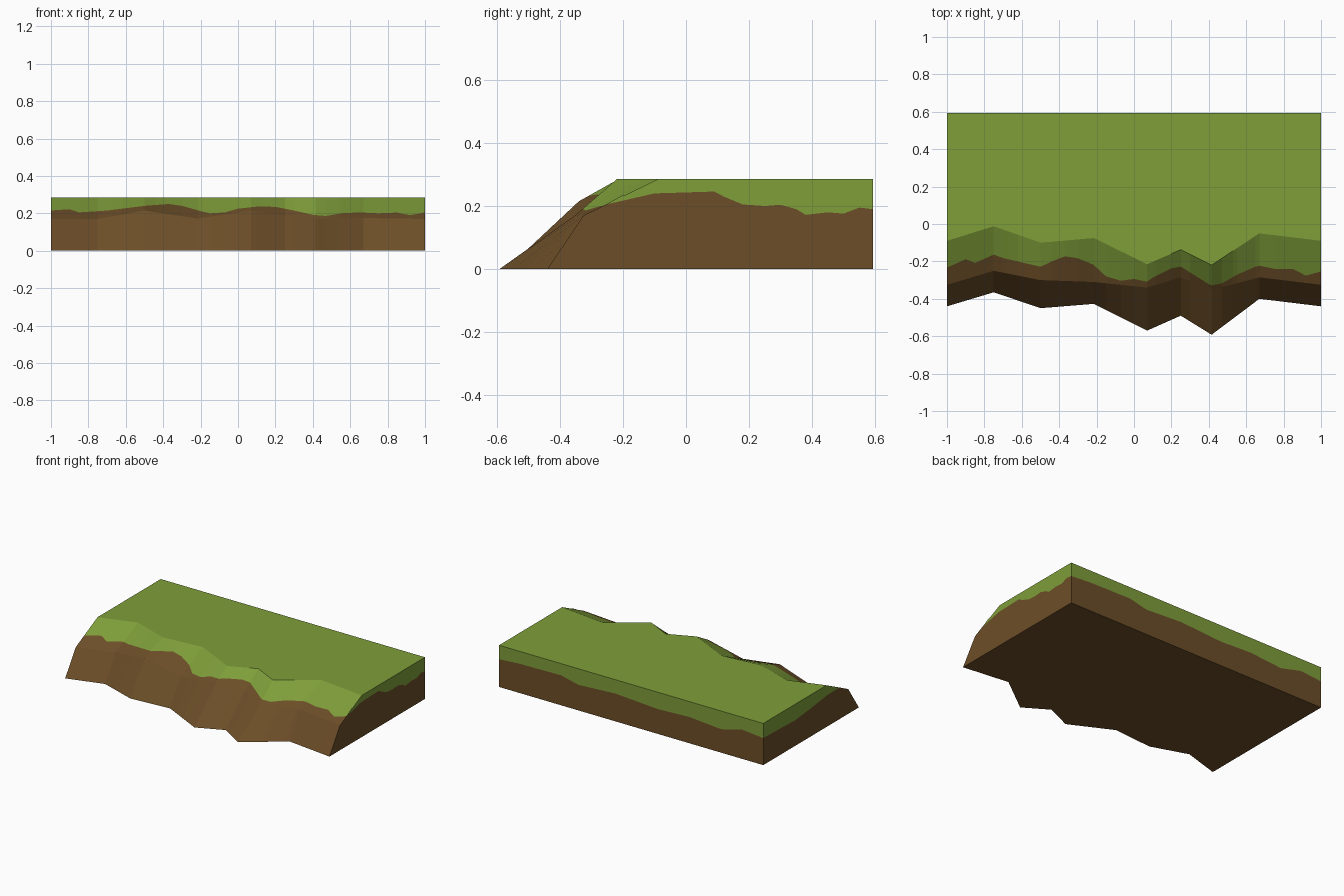
import bpy, bmesh

if "Cube" in bpy.data.objects:
    bpy.data.objects.remove(bpy.data.objects["Cube"])

TOP, BACK = 0.285, 0.593


def lerp(pts, t):
    """Piecewise linear lookup through (t, value) pairs."""
    if t <= pts[0][0]:
        return pts[0][1]
    for (a, va), (b, vb) in zip(pts, pts[1:]):
        if t <= b:
            return va + (vb - va) * (t - a) / (b - a)
    return pts[-1][1]


def material(name, rgb):
    m = bpy.data.materials.new(name)
    m.diffuse_color = (*rgb, 1)
    m.use_nodes = True
    m.node_tree.nodes["Principled BSDF"].inputs["Base Color"].default_value = m.diffuse_color
    return m


# Cliff stations: x, foot y, ledge y, ledge z, rim y
stations = [
    (-1.0, -0.44, -0.325, 0.17, -0.09), (-0.75, -0.365, -0.25, 0.17, -0.012),
    (-0.5, -0.45, -0.30, 0.215, -0.10), (-0.215, -0.427, -0.31, 0.172, -0.075),
    (0.07, -0.57, -0.34, 0.215, -0.215), (0.25, -0.49, -0.285, 0.187, -0.137),
    (0.415, -0.592, -0.352, 0.17, -0.22), (0.67, -0.40, -0.285, 0.175, -0.05),
    (1.0, -0.44, -0.325, 0.17, -0.09)]
foot, ledge_y, ledge_z, rim = ([(s[0], s[i]) for s in stations] for i in range(1, 5))

# Lower edge of the grass: height along the front, back, right and left sides
front = [(-1, .215), (-.9, .222), (-.85, .205), (-.7, .215), (-.62, .225), (-.5, .24),
         (-.37, .25), (-.3, .24), (-.2, .212), (-.15, .2), (-.07, .205), (0, .225),
         (.1, .236), (.2, .235), (.3, .215), (.4, .192), (.47, .186), (.55, .2),
         (.65, .205), (.75, .2), (.85, .204), (.92, .19), (1, .205)]
back = [(-1, .185), (-.84, .2), (-.68, .16), (-.44, .18), (-.2, .17), (.12, .19),
        (.4, .175), (.53, .205), (.85, .2), (1, .19)]
right = [(-.26, .205), (-.2, .235), (-.1, .24), (.09, .246), (.12, .23), (.18, .205),
         (.25, .2), (.3, .204), (.35, .19), (.38, .172), (.45, .18), (.5, .176),
         (.55, .195), (BACK, .19)]
left = [(-.235, .215), (-.1, .215), (.05, .195), (.25, .175), (.4, .18), (BACK, .185)]

bm = bmesh.new()


def face(points, mat):
    f = bm.faces.new([bm.verts.new(p) for p in points])
    f.material_index = mat


def ring(x):
    """Closed cross-section of the bank at x."""
    ly, lz, ry = lerp(ledge_y, x), lerp(ledge_z, x), lerp(rim, x)
    z = max(lerp(front, x), lz + 0.004)
    y = ly + (ry - ly) * (z - lz) / (TOP - lz)
    return [(x, lerp(foot, x), 0), (x, ly, lz), (x, y, z), (x, ry, TOP),
            (x, BACK, TOP), (x, BACK, lerp(back, x)), (x, BACK, 0)]


# Loft the cross-sections: 0 = earth, 1 = grass
xs = sorted({p[0] for p in front + back + foot})
rings = [ring(x) for x in xs]
strip_mats = [0, 0, 1, 1, 1, 0, 0]
for a, b in zip(rings, rings[1:]):
    for i, mat in enumerate(strip_mats):
        j = (i + 1) % 7
        face([a[i], b[i], b[j], a[j]], mat)

# End walls, earth below the grass line and grass above
for r, line in ((rings[0], left), (rings[-1], right)):
    x = r[0][0]
    grass_front = r[2]
    curve = [(grass_front[1], grass_front[2])] + [p for p in line if p[0] > grass_front[1] + .005]
    curve[-1] = (BACK, r[5][2])
    edge = [(x, y, z) for y, z in curve]
    face([r[0], r[1]] + edge + [r[6]], 0)
    face(edge + [r[4], r[3]], 1)

bmesh.ops.remove_doubles(bm, verts=bm.verts, dist=0.0005)
bmesh.ops.recalc_face_normals(bm, faces=bm.faces)
bmesh.ops.triangulate(bm, faces=[f for f in bm.faces if len(f.verts) > 4])

mesh = bpy.data.meshes.new("grassy_bank")
bm.to_mesh(mesh)
bm.free()
mesh.materials.append(material("earth brown", (0.150, 0.076, 0.021)))
mesh.materials.append(material("grass green", (0.212, 0.342, 0.042)))
bpy.context.collection.objects.link(bpy.data.objects.new("grassy_bank", mesh))
